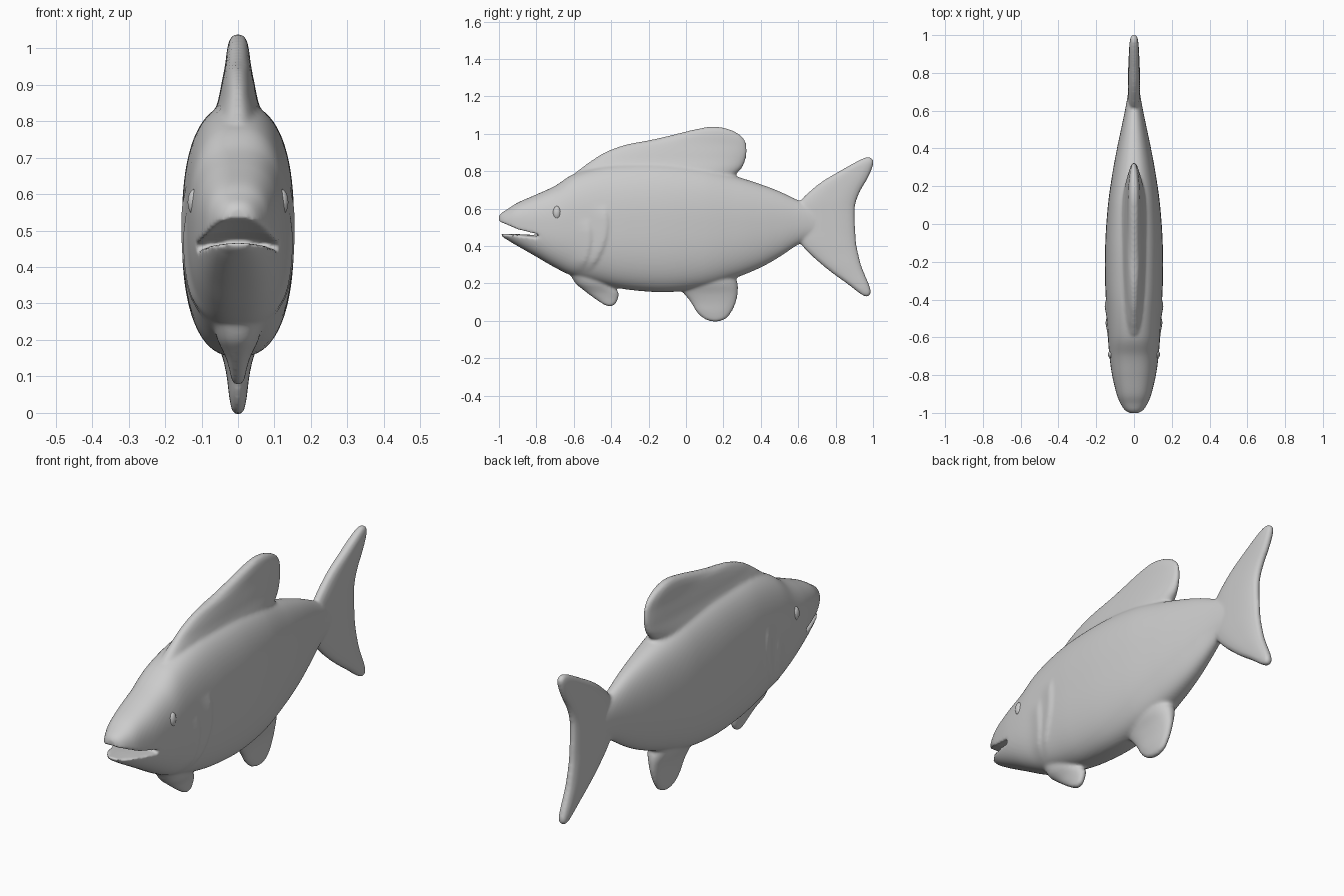
import bpy, bmesh, math
from mathutils import Vector

cube = bpy.data.objects.get("Cube")
if cube:
    bpy.data.objects.remove(cube, do_unlink=True)


def skin(name, rings):
    """Closed surface through a list of equal-length vertex rings."""
    bm = bmesh.new()
    loops = [[bm.verts.new(p) for p in ring] for ring in rings]
    n = len(loops[0])
    for a, b in zip(loops, loops[1:]):
        for i in range(n):
            j = (i + 1) % n
            bm.faces.new((a[i], a[j], b[j], b[i]))
    bm.faces.new(loops[0])
    bm.faces.new(loops[-1])
    bmesh.ops.recalc_face_normals(bm, faces=bm.faces)
    mesh = bpy.data.meshes.new(name)
    bm.to_mesh(mesh)
    bm.free()
    obj = bpy.data.objects.new(name, mesh)
    bpy.context.collection.objects.link(obj)
    return obj


def resample(stations, steps):
    """Catmull-Rom samples through the stations."""
    pts = [stations[0]] + stations + [stations[-1]]
    out = []
    for k in range(1, len(pts) - 2):
        for s in range(steps):
            t = s / steps
            out.append([0.5 * (2 * b + (c - a) * t + (2 * a - 5 * b + 4 * c - d) * t**2
                               + (3 * b - a - 3 * c + d) * t**3)
                        for a, b, c, d in zip(*pts[k - 1:k + 3])])
    return out + [list(stations[-1])]


def oval(lo, hi, half, power, count=56):
    """Superellipse: (x, position along the lo-hi axis)."""
    def bend(v):
        return math.copysign(abs(v) ** (2 / power), v)
    mid, r = (lo + hi) / 2, (hi - lo) / 2
    angles = [2 * math.pi * i / count for i in range(count)]
    return [(half * bend(math.cos(a)), mid + r * bend(math.sin(a))) for a in angles]


def fin(name, stations, power=2.3):
    """Fin from stations (z, front y, back y, half thickness)."""
    return skin(name, [[(x, y, z) for x, y in oval(y0, y1, t, power)]
                       for z, y0, y1, t in resample(stations, 4)])


def gill_bulge(y, z):
    """Two curved gill folds, soft in front and sharp behind."""
    total = 0
    for edge, mid, low, high in ((-0.515, 0.45, 0.26, 0.55), (-0.425, 0.52, 0.26, 0.62)):
        d = y - (edge - 1.5 * (z - mid) ** 2)
        fade = max(0, min(1, (z - low) / 0.06, (high - z) / 0.06))
        total += 0.009 * fade * math.exp(-(d / (0.05 if d < 0 else 0.01)) ** 2)
    return total


# Body: y, bottom z, top z, half width
body_stations = [
    (-1.0, 0.505, 0.56, 0.025), (-0.985, 0.455, 0.578, 0.05), (-0.95, 0.43, 0.6, 0.072),
    (-0.9, 0.4, 0.632, 0.092), (-0.8, 0.343, 0.676, 0.116), (-0.7, 0.285, 0.722, 0.13),
    (-0.6, 0.238, 0.785, 0.138), (-0.45, 0.195, 0.83, 0.146), (-0.3, 0.166, 0.845, 0.153),
    (-0.1, 0.154, 0.845, 0.152), (0.1, 0.178, 0.82, 0.138), (0.27, 0.232, 0.772, 0.114),
    (0.4, 0.286, 0.73, 0.09), (0.5, 0.342, 0.692, 0.069), (0.6, 0.408, 0.645, 0.048),
    (0.68, 0.445, 0.61, 0.034), (0.78, 0.49, 0.56, 0.02)]
rings = []
for y, low, high, half in resample(body_stations, 14):
    power = 2.5 - 0.3 * max(0, min(1, (y - 0.1) / 0.5))
    rings.append([(x + math.copysign(gill_bulge(y, z), x) * (abs(x) > 0.03), y, z)
                  for x, z in oval(low, high, half, power, 96)])
body = skin("fish_body", rings)

# Mouth: arched wedge cut through the snout
mouth_profile = [(-1.06, 0.552), (-0.97, 0.523), (-0.9, 0.498), (-0.8, 0.479), (-0.765, 0.468),
                 (-0.8, 0.459), (-0.9, 0.464), (-1.06, 0.468)]
cutter = skin("mouth_cutter", [[(x, y, z - 1.2 * x * x) for y, z in mouth_profile]
                               for x in [i * 0.025 for i in range(-8, 9)]])
cutter.hide_render = True
cut = body.modifiers.new("mouth", 'BOOLEAN')
cut.operation = 'DIFFERENCE'
cut.solver = 'EXACT'
cut.object = cutter
bpy.context.view_layer.objects.active = body
bpy.ops.object.modifier_apply(modifier=cut.name)
bpy.data.objects.remove(cutter, do_unlink=True)

# Fins
dorsal = fin("dorsal_fin", [
    (0.7, -0.57, 0.22, 0.09), (0.775, -0.6, 0.262, 0.08), (0.82, -0.555, 0.3, 0.066),
    (0.86, -0.5, 0.317, 0.054), (0.9, -0.435, 0.325, 0.046), (0.94, -0.33, 0.323, 0.038),
    (0.965, -0.2, 0.315, 0.034), (0.99, -0.09, 0.295, 0.031), (1.015, 0.01, 0.255, 0.026),
    (1.03, 0.08, 0.21, 0.019), (1.038, 0.12, 0.17, 0.009)])
tail = fin("tail_fin", [
    (0.13, 0.958, 0.976, 0.01), (0.14, 0.94, 0.984, 0.018), (0.16, 0.912, 0.988, 0.023),
    (0.2, 0.86, 0.976, 0.026), (0.25, 0.79, 0.955, 0.028), (0.3, 0.727, 0.936, 0.03),
    (0.36, 0.66, 0.921, 0.031), (0.41, 0.615, 0.911, 0.032), (0.47, 0.58, 0.906, 0.032),
    (0.58, 0.58, 0.902, 0.032), (0.64, 0.61, 0.91, 0.032), (0.7, 0.67, 0.935, 0.03),
    (0.75, 0.735, 0.965, 0.028), (0.8, 0.82, 0.989, 0.026), (0.84, 0.89, 1.002, 0.023),
    (0.862, 0.932, 1.0, 0.018), (0.874, 0.96, 0.985, 0.01)], 2.6)
anal = fin("anal_fin", [
    (-0.003, 0.135, 0.175, 0.01), (0.012, 0.095, 0.215, 0.018), (0.05, 0.055, 0.245, 0.025),
    (0.1, 0.025, 0.267, 0.031), (0.15, -0.015, 0.277, 0.042), (0.2, -0.06, 0.276, 0.06),
    (0.26, -0.06, 0.255, 0.07)])
pelvic = fin("pelvic_fin", [
    (0.079, -0.42, -0.395, 0.01), (0.09, -0.445, -0.377, 0.017), (0.12, -0.49, -0.362, 0.024),
    (0.15, -0.53, -0.36, 0.033), (0.17, -0.555, -0.375, 0.042), (0.2, -0.59, -0.4, 0.056),
    (0.25, -0.62, -0.42, 0.07)])

# Blend body and fins into one soft skin
bpy.ops.object.select_all(action='DESELECT')
for part in (body, dorsal, tail, anal, pelvic):
    part.select_set(True)
bpy.context.view_layer.objects.active = body
bpy.ops.object.join()
remesh = body.modifiers.new("blend", 'REMESH')
remesh.mode = 'VOXEL'
remesh.voxel_size = 0.008
remesh.use_smooth_shade = True
soften = body.modifiers.new("soften", 'SMOOTH')
soften.factor = 0.5
soften.iterations = 5

# Eyes
for side, sign in (("left", 1), ("right", -1)):
    bpy.ops.mesh.primitive_uv_sphere_add(segments=24, ring_count=16, radius=1,
                                         location=(sign * 0.118, -0.69, 0.578))
    eye = bpy.context.object
    eye.name = "eye_" + side
    eye.scale = (0.02, 0.022, 0.036)
    bpy.ops.object.shade_smooth()
